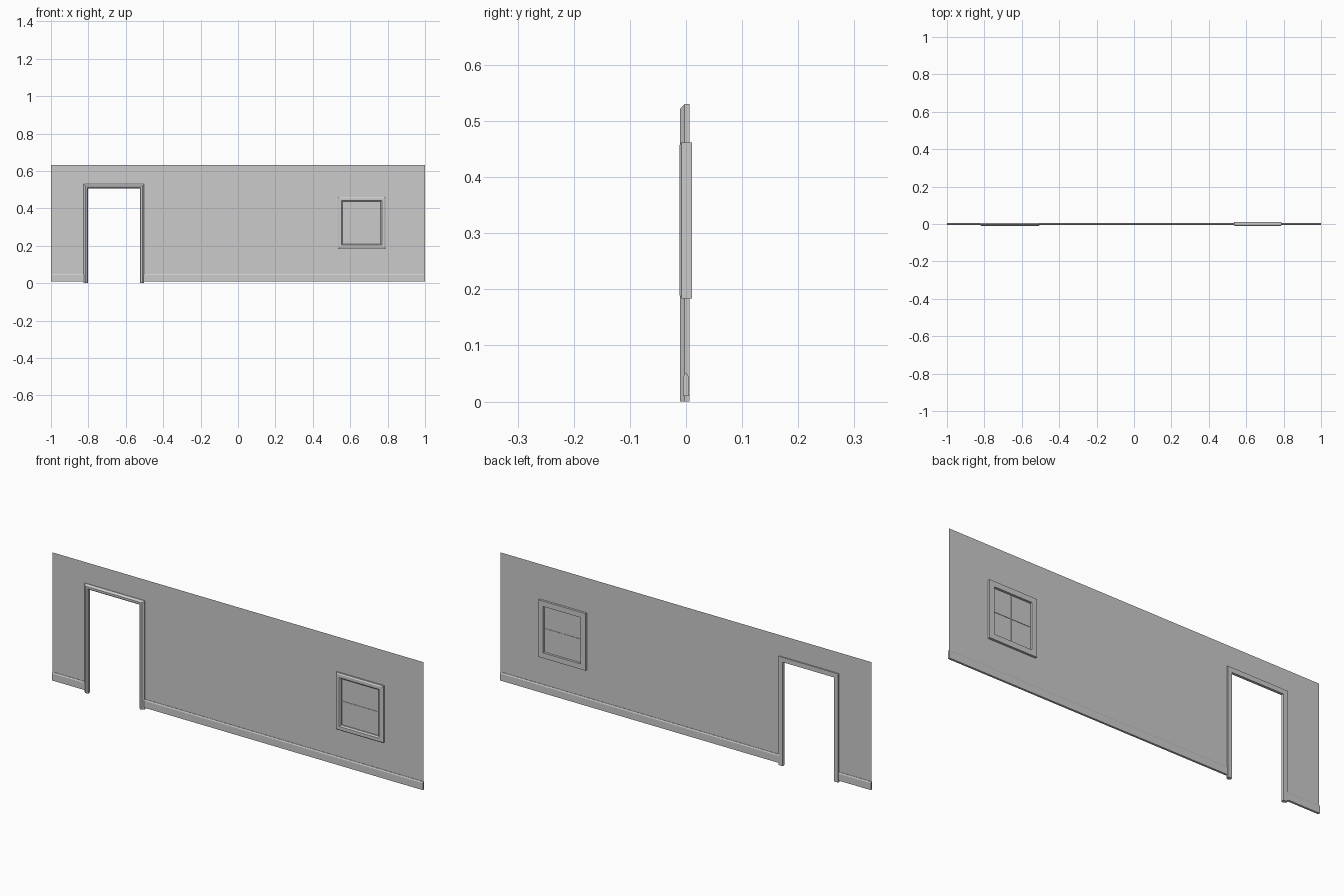
import bpy, bmesh

if "Cube" in bpy.data.objects:
    bpy.data.objects.remove(bpy.data.objects["Cube"])


def finish(bm, name, recalc=True):
    if recalc:
        bmesh.ops.recalc_face_normals(bm, faces=bm.faces)
    me = bpy.data.meshes.new(name)
    bm.to_mesh(me)
    bm.free()
    ob = bpy.data.objects.new(name, me)
    bpy.context.collection.objects.link(ob)
    return ob


def box(name, x0, x1, y0, y1, z0, z1):
    bm = bmesh.new()
    bmesh.ops.create_cube(bm, size=1)
    for v in bm.verts:
        v.co = ((x0 + x1) / 2 + v.co.x * (x1 - x0),
                (y0 + y1) / 2 + v.co.y * (y1 - y0),
                (z0 + z1) / 2 + v.co.z * (z1 - z0))
    return finish(bm, name)


def casing(name, x0, x1, z0, z1, profile, closed):
    """Sweep a (outward offset, y) profile around an opening with mitred corners."""
    bm = bmesh.new()
    rings = []
    for u, y in profile:
        zb = z0 - u if closed else z0
        pts = [(x0 - u, zb), (x0 - u, z1 + u), (x1 + u, z1 + u), (x1 + u, zb)]
        rings.append([bm.verts.new((x, y, z)) for x, z in pts])
    n = len(rings)
    for i in range(n):
        a, b = rings[i], rings[(i + 1) % n]
        for j in range(4 if closed else 3):
            k = (j + 1) % 4
            bm.faces.new((a[j], a[k], b[k], b[j]))
    if not closed:
        for j in (0, 3):
            bm.faces.new([r[j] for r in rings])
    return finish(bm, name)


def skirting(name, x0, x1):
    """Thin board wrapping both wall faces, with a chamfered top."""
    prof = [(-.005, .01), (-.005, .044), (-.002, .05), (.002, .05), (.005, .044), (.005, .01)]
    bm = bmesh.new()
    a, b = [[bm.verts.new((x, y, z)) for y, z in prof] for x in (x0, x1)]
    for i in range(6):
        k = (i + 1) % 6
        bm.faces.new((a[i], a[k], b[k], b[i]))
    bm.faces.new(a)
    bm.faces.new(b)
    return finish(bm, name)


# Thin wall sheet with a doorway and a window hole
xs = [-1, -.805, -.522, .557, .766, 1]
zs = [.01, .207, .44, .51, .632]
bm = bmesh.new()
grid = [[bm.verts.new((x, 0, z)) for z in zs] for x in xs]
for i in range(5):
    for j in range(4):
        if (i == 1 and j < 3) or (i == 3 and j == 1):
            continue
        bm.faces.new((grid[i][j], grid[i + 1][j], grid[i + 1][j + 1], grid[i][j + 1]))
bmesh.ops.delete(bm, geom=[v for v in bm.verts if not v.link_faces], context='VERTS')
finish(bm, "wall", False)

# Skirting either side of the doorway
skirting("skirting_left", -1, -.815)
skirting("skirting_right", -.512, 1)

# Door casing
casing("door_frame", -.802, -.525, 0, .507,
       [(0, .006), (0, -.007), (.004, -.011), (.014, -.011), (.023, -.003), (.023, .006)], False)

# Window casing, glass and glazing bars
casing("window_frame", .56, .763, .21, .436,
       [(0, .011), (0, -.006), (.006, -.012), (.020, -.012), (.026, -.008), (.026, .011)], True)
bm = bmesh.new()
bm.faces.new([bm.verts.new((x, 0, z)) for x, z in
              ((.557, .207), (.766, .207), (.766, .44), (.557, .44))])
finish(bm, "window_glass", False)
box("glazing_bar_vertical", .660, .664, -.002, .002, .208, .438)
box("glazing_bar_horizontal", .558, .765, -.002, .002, .322, .326)
